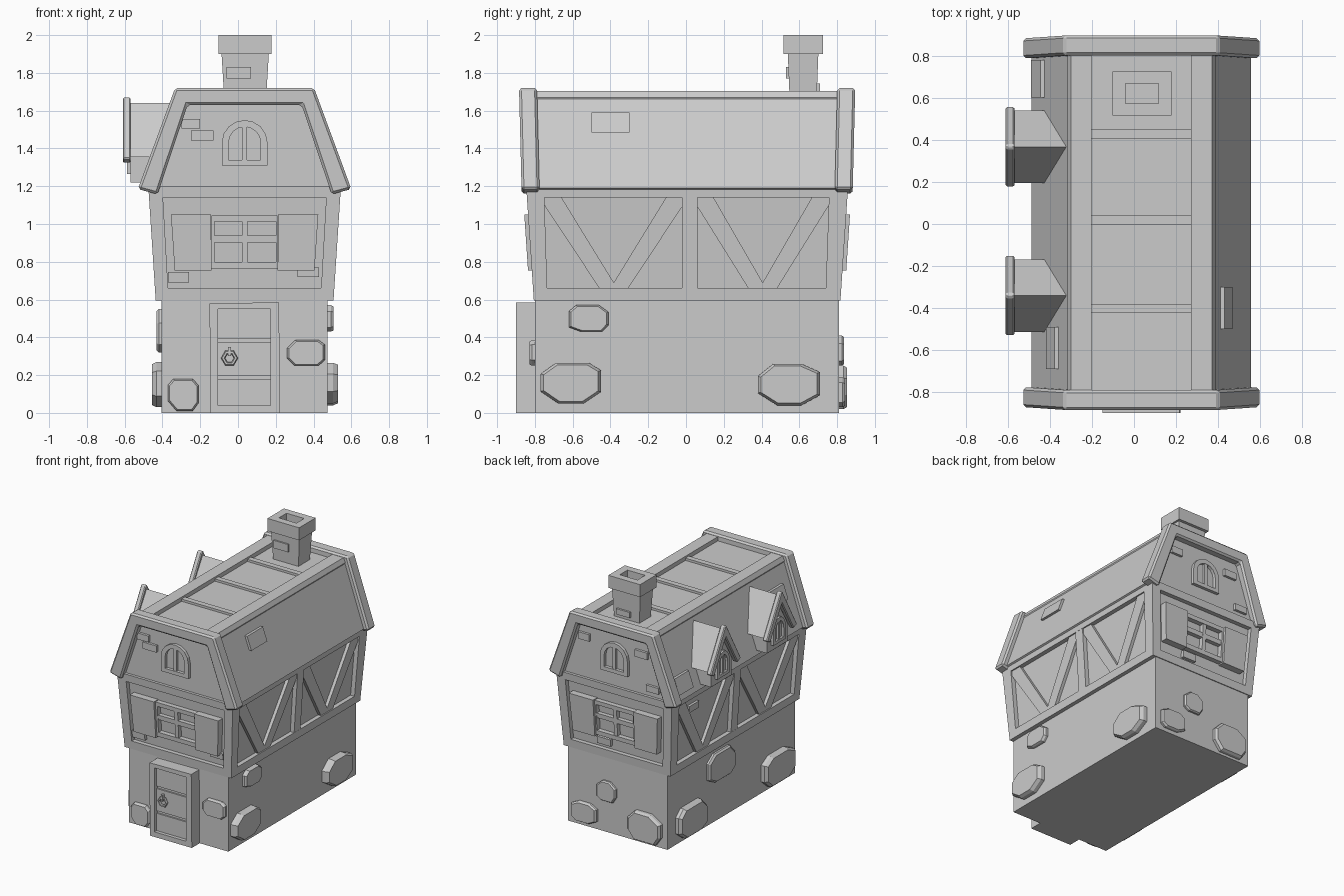
import bpy, bmesh, math, random
from mathutils import Vector

if "Cube" in bpy.data.objects:
    bpy.data.objects.remove(bpy.data.objects["Cube"])

random.seed(4)
CX, CY = 0.035, 0.006          # centre of the house body


# A "wall" maps (across, height, outward depth) to world space; slope leans it outwards
def wall(axis, sign, base, slope=0.0, z0=0.0):
    def place(u, z, d):
        off = sign * (base + slope * (z - z0) + d)
        return Vector((CX + u, CY + off, z)) if axis == 'y' else Vector((CX + off, u, z))
    return place


def plan(u, v, d):             # horizontal plane, depth is height
    return Vector((u, v, d))


def finish(name, bm, bevel=0):
    bmesh.ops.recalc_face_normals(bm, faces=bm.faces)
    mesh = bpy.data.meshes.new(name)
    bm.to_mesh(mesh)
    bm.free()
    ob = bpy.data.objects.new(name, mesh)
    bpy.context.collection.objects.link(ob)
    if bevel:
        m = ob.modifiers.new("bevel", 'BEVEL')
        m.width, m.segments = bevel, 1
    return ob


# Extruded outline on a wall, outer end optionally scaled
def solid(name, pts, face, d0, d1, taper=1.0, bevel=0):
    bm = bmesh.new()
    n = len(pts)
    cu, cv = sum(p[0] for p in pts) / n, sum(p[1] for p in pts) / n
    a = [bm.verts.new(face(u, v, d0)) for u, v in pts]
    b = [bm.verts.new(face(cu + (u - cu) * taper, cv + (v - cv) * taper, d1)) for u, v in pts]
    bm.faces.new(a)
    bm.faces.new(b)
    for i in range(n):
        j = (i + 1) % n
        bm.faces.new((a[i], a[j], b[j], b[i]))
    return finish(name, bm, bevel)


# Extruded outline with a matching hole
def ring(name, outer, inner, face, d0, d1):
    bm = bmesh.new()
    n = len(outer)
    loops = [[bm.verts.new(face(u, v, d)) for u, v in pts]
             for pts, d in ((outer, d0), (outer, d1), (inner, d1), (inner, d0))]
    for k in range(4):
        p, q = loops[k], loops[(k + 1) % 4]
        for i in range(n):
            j = (i + 1) % n
            bm.faces.new((p[i], p[j], q[j], q[i]))
    return finish(name, bm)


def rect(u0, u1, v0, v1):
    return [(u0, v0), (u1, v0), (u1, v1), (u0, v1)]


def arch(w, z0, spring, top, n=8):
    return [(-w, z0), (w, z0)] + [(w * math.cos(math.pi * i / n),
            spring + (top - spring) * math.sin(math.pi * i / n)) for i in range(n + 1)]


def stone(face, u0, u1, z0, z1, depth):
    w, h = u1 - u0, z1 - z0
    r = lambda k: k * random.uniform(0.15, 0.32)
    pts = [(u0 + r(w), z0), (u1 - r(w), z0), (u1, z0 + r(h)), (u1, z1 - r(h)),
           (u1 - r(w), z1), (u0 + r(w), z1), (u0, z1 - r(h)), (u0, z0 + r(h))]
    solid("wall_stone", pts, face, 0.0, depth * 0.55)
    solid("wall_stone_face", pts, face, depth * 0.55, depth, 0.9)


def bricks(name, face, rects, d=0.02):
    for r in rects:
        solid(name, rect(*r), face, -0.045, d)


# Ground floor with stones
HX, HY = 0.439, 0.805
solid("ground_floor", rect(CX - HX, CX + HX, CY - HY, CY + HY), plan, 0, 0.61)
gF, gB = wall('y', -1, HY), wall('y', 1, HY)
gR, gL = wall('x', 1, HX), wall('x', -1, HX)
for f, *dims in (
        (gF, .225, .425, .25, .385, .03), (gF, -.405, -.245, .01, .18, .03),
        (gR, -.77, -.45, .05, .265, .055), (gR, -.62, -.41, .43, .57, .032), (gR, .38, .71, .04, .26, .055),
        (gL, .36, .71, .03, .27, .05), (gL, -.02, .32, .32, .55, .028), (gL, -.75, -.37, .03, .27, .05),
        (gB, .175, .395, .03, .19, .03), (gB, .005, .175, .25, .41, .025), (gB, -.395, -.105, .02, .25, .042)):
    stone(f, *dims)

# Door
ring("door_frame", [(-.183, 0), (.187, 0), (.182, .585), (-.185, .58)], rect(-.142, .137, .04, .55), gF, -.01, .10)
solid("door_back", rect(-.15, .15, .01, .56), gF, 0, .06)
for z0, z1 in ((.04, .178), (.198, .375), (.395, .55)):
    solid("door_plank", rect(-.142, .137, z0, z1), gF, .05, .072)
solid("handle_mount", rect(-.088, -.072, .30, .35), gF, .06, .098)
bpy.ops.mesh.primitive_torus_add(major_segments=6, minor_segments=6, major_radius=.034, minor_radius=.011,
                                 location=gF(-.08, .29, .083), rotation=(math.pi / 2, 0, 0))
bpy.context.object.name = "handle_ring"

# Upper floor: leaning core with timber frames on all sides
UX, UY, SX, SY, Z0, Z1, REC = .471, .812, .065, .067, .595, 1.20, .035
hx = lambda z: UX + SX * (z - .6)
hy = lambda z: UY + SY * (z - .6)
bm = bmesh.new()
bot, top = [[bm.verts.new((CX + a * (hx(z) - REC), CY + b * (hy(z) - REC), z))
             for a, b in ((-1, -1), (1, -1), (1, 1), (-1, 1))] for z in (Z0, Z1)]
bm.faces.new(bot)
bm.faces.new(top)
for i in range(4):
    bm.faces.new((bot[i], bot[i - 1], top[i - 1], top[i]))
finish("upper_floor", bm)

for s in (-1, 1):
    # Gable ends with window and shutters
    f = wall('y', s, UY, SY, .6)
    ring("end_timber_frame", [(-hx(Z0), Z0), (hx(Z0), Z0), (hx(Z1), Z1), (-hx(Z1), Z1)],
         [(-.405, .66), (.405, .66), (.432, 1.14), (-.432, 1.14)], f, -.045, 0)
    ring("window_frame", rect(-.175, .175, .765, 1.045), rect(-.16, .165, .80, 1.012), f, -.04, .004)
    solid("window_post", rect(-.014, .016, .79, 1.02), f, -.04, 0)
    solid("window_rail", rect(-.165, .17, .903, .94), f, -.04, -.001)
    for m in (-1, 1):
        solid("shutter", [(m * .175, .755), (m * .37, .755), (m * .39, 1.05), (m * .178, 1.05)], f, -.04, .02)
    # Long sides with post and V braces
    f = wall('x', s, UX, SX, .6)
    ring("side_timber_frame", [(CY - hy(Z0), Z0), (CY + hy(Z0), Z0), (CY + hy(Z1), Z1), (CY - hy(Z1), Z1)],
         [(-.735, .66), (.74, .66), (.757, 1.14), (-.75, 1.14)], f, -.045, 0)
    solid("side_post", rect(-.02, .06, .65, 1.15), f, -.045, -.001)
    for a, b in ((-.75, -.015), (.055, .757)):
        m = (a + b) / 2
        solid("v_brace", [(a, 1.10), (a, 1.15), (a + .085, 1.15), (m, .69), (b - .085, 1.15), (b, 1.15),
                          (b, 1.10), (m + .07, .65), (m - .07, .65)], f, -.045, -.010)
bricks("panel_brick", wall('y', -1, UY, SY, .6), [(-.405, -.295, .69, .745), (.28, .395, .72, .77)], -.01)
bricks("panel_brick", wall('y', 1, UY, SY, .6), [(.06, .18, .69, .745)], -.01)
bricks("panel_brick", wall('x', -1, UX, SX, .6), [(.48, .6, 1.02, 1.075)], -.015)

# Roof body, ridge boards and cross beams on the sunken flat top
gable = wall('y', 1, 0)
solid("roof", [(-.522, 1.19), (-.49, 1.175), (.49, 1.175), (.522, 1.19), (.345, 1.672), (-.345, 1.672)],
      gable, -.83, .83)
for s in (-1, 1):
    solid("ridge_board", [(s * .236, 1.65), (s * .236, 1.705), (s * .335, 1.705), (s * .352, 1.67), (s * .345, 1.65)],
          gable, -.82, .82)
for y in (.428, .018, -.402):
    solid("roof_cross_beam", rect(CX - .25, CX + .25, y - .022, y + .022), plan, 1.65, 1.69)

# Gable trims, arched attic windows
for s in (-1, 1):
    f = wall('y', s, .876, .025, 1.16)
    solid("gable_trim", [(-.565, 1.185), (-.368, 1.72), (.368, 1.72), (.565, 1.185), (.461, 1.157),
                         (.302, 1.63), (-.302, 1.63), (-.461, 1.157)], f, -.095, 0, bevel=.013)
    f = wall('y', s, .83)
    ring("attic_window_frame", arch(.121, 1.31, 1.43, 1.55), arch(.085, 1.34, 1.43, 1.515), f, -.02, .025)
    solid("attic_window_post", rect(-.013, .013, 1.33, 1.53), f, -.02, .022)
bricks("gable_brick", wall('y', -1, .83), [(-.335, -.235, 1.505, 1.555), (-.285, -.165, 1.442, 1.495)])
bricks("gable_brick", wall('y', 1, .83), [(.22, .32, 1.5, 1.555), (-.29, -.18, 1.49, 1.545), (-.39, -.28, 1.24, 1.29)])

# Loose roof tiles
slope = lambda s: wall('x', s, .522, -.367, 1.19)
bricks("roof_tile", slope(1), [(-.5, -.3, 1.485, 1.59)])
bricks("roof_tile", slope(-1), [(-.69, -.49, 1.43, 1.54), (.6, .78, 1.24, 1.36)])

# Dormers on the left slope
for yc in (.367, -.34):
    f = lambda u, z, d, yc=yc: Vector((-d, yc + u, z))
    solid("dormer_wall", [(-.13, 1.22), (.13, 1.22), (.13, 1.42), (0, 1.61), (-.13, 1.42)], f, .33, .568)
    solid("dormer_roof", [(-.172, 1.355), (0, 1.64), (.172, 1.355), (.135, 1.355), (0, 1.58), (-.135, 1.355)],
          f, .322, .575)
    solid("dormer_trim", [(-.192, 1.345), (-.01, 1.67), (.01, 1.67), (.192, 1.345), (.145, 1.322), (0, 1.575),
                          (-.145, 1.322)], f, .568, .61, bevel=.007)
    ring("dormer_window_frame", arch(.078, 1.265, 1.36, 1.465), arch(.052, 1.29, 1.36, 1.435), f, .55, .588)
    solid("dormer_window_post", rect(-.009, .009, 1.28, 1.45), f, .55, .585)

# Chimney
KX, KY = .038, .62
box = lambda a, b: rect(KX - a, KX + a, KY - b, KY + b)
solid("chimney_shaft", box(.110, .071), plan, 1.65, 1.925, 1.15)
ring("chimney_cap", box(.14, .104), box(.078, .048), plan, 1.9, 2.0)
solid("chimney_brick", rect(-.06, .07, .53, .60), plan, 1.77, 1.832)
solid("chimney_brick", rect(.0, .12, .65, .71), plan, 1.70, 1.745)
